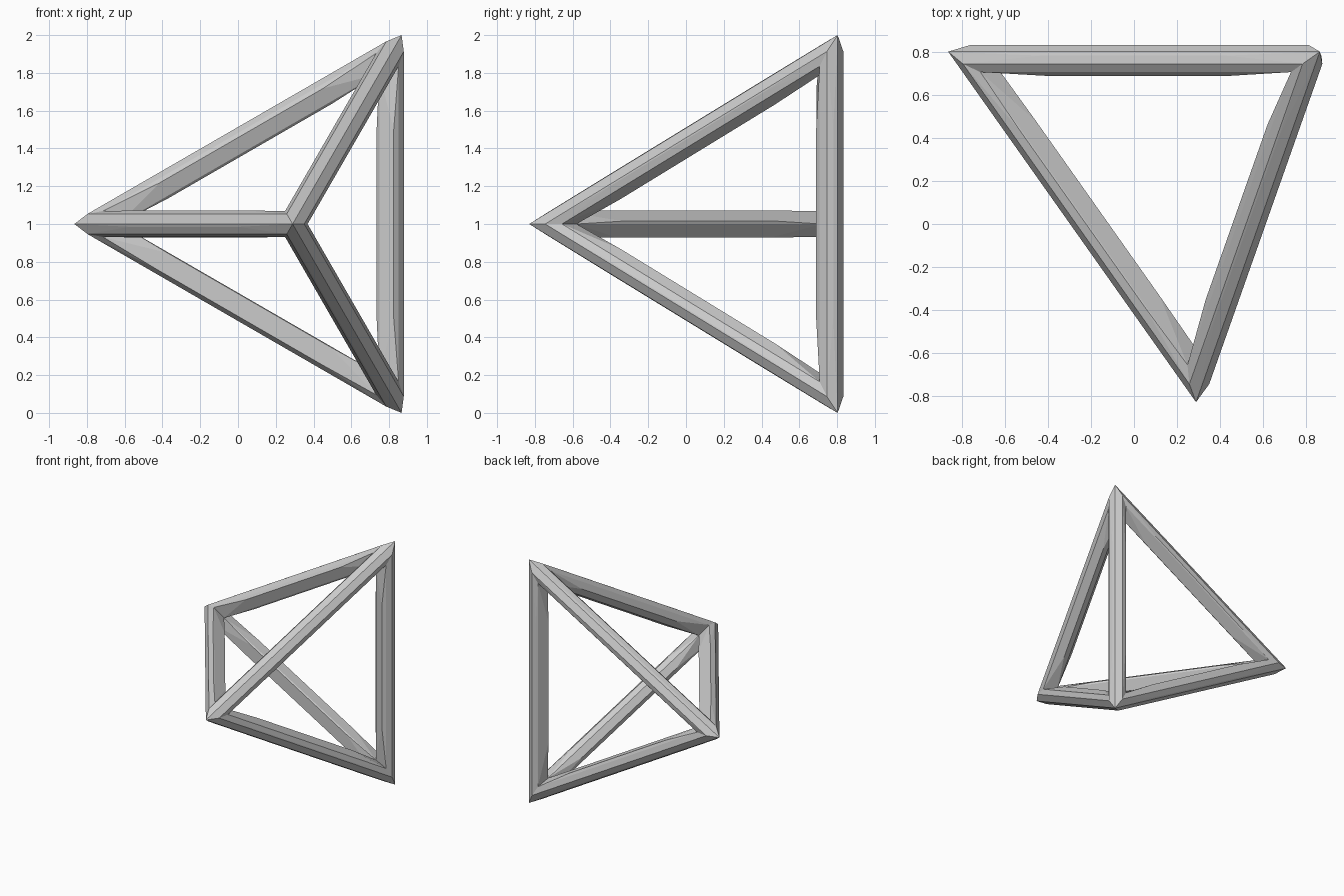
import bpy, bmesh
from math import radians
from mathutils import Vector, Matrix

if "Cube" in bpy.data.objects:
    bpy.data.objects.remove(bpy.data.objects["Cube"])

# Corners of a regular tetrahedron, edge length 2, lying on one edge's end
C = {
    'A': Vector((-0.866, 0.803, 1.0)),
    'B': Vector((0.866, 0.803, 2.0)),
    'C': Vector((0.866, 0.803, 0.0)),
    'D': Vector((0.289, -0.83, 1.0)),
}
CENTRE = sum(C.values(), Vector()) / 4


def mitre(corner, face):
    """Mitre outline at a corner, in the plane bisecting a face's angle."""
    v = C[corner]
    mid = sum((C[k] for k in face), Vector()) / 3
    along = (mid - v).normalized()
    out = (mid - CENTRE).normalized()
    return [v.copy(),
            v + along * 0.10 + out * 0.03,
            v + along * 0.19 + out * 0.017,
            v + (CENTRE - v).normalized() * 0.25]


def strut(bm, a, b, twist):
    """Square bar between two corners, blended into the mitred ends."""
    faces = [a + b + k for k in 'ABCD' if k not in a + b]
    outlines = [mitre(c, f) for c in (a, b) for f in faces]
    part = bmesh.new()
    groups, seen = [], {}
    for outline in outlines:
        group = set()
        for p in outline:
            key = tuple(round(x, 5) for x in p)
            if key not in seen:
                seen[key] = part.verts.new(p)
            group.add(seen[key])
        groups.append(group)
    d = (C[b] - C[a]).normalized()
    out = ((C[a] + C[b]) / 2 - CENTRE).normalized()
    for t in (0.25, 0.75):
        centre = C[a].lerp(C[b], t) - out * 0.076
        for k in range(4):
            turn = Matrix.Rotation(radians(twist + 90 * k), 3, d)
            part.verts.new(centre + turn @ out * 0.073)
    bmesh.ops.convex_hull(part, input=list(part.verts))
    # open the hidden mitre faces so the bars join cleanly
    hidden = [f for f in part.faces if any(set(f.verts) <= g for g in groups)]
    bmesh.ops.delete(part, geom=hidden, context='FACES')
    loose = [v for v in part.verts if not v.link_faces]
    bmesh.ops.delete(part, geom=loose, context='VERTS')
    tmp = bpy.data.meshes.new("strut_part")
    part.to_mesh(tmp)
    part.free()
    bm.from_mesh(tmp)
    bpy.data.meshes.remove(tmp)


# Six bars, joined at the shared mitre points
bm = bmesh.new()
for ends, twist in (('AB', 15), ('BC', 19), ('AC', 10),
                    ('AD', 12), ('DB', -38), ('DC', 38)):
    strut(bm, ends[0], ends[1], twist)
bmesh.ops.remove_doubles(bm, verts=bm.verts, dist=0.0005)
bmesh.ops.recalc_face_normals(bm, faces=bm.faces)
mesh = bpy.data.meshes.new("tetrahedron_frame")
bm.to_mesh(mesh)
bm.free()
frame = bpy.data.objects.new("tetrahedron_frame", mesh)
bpy.context.collection.objects.link(frame)
